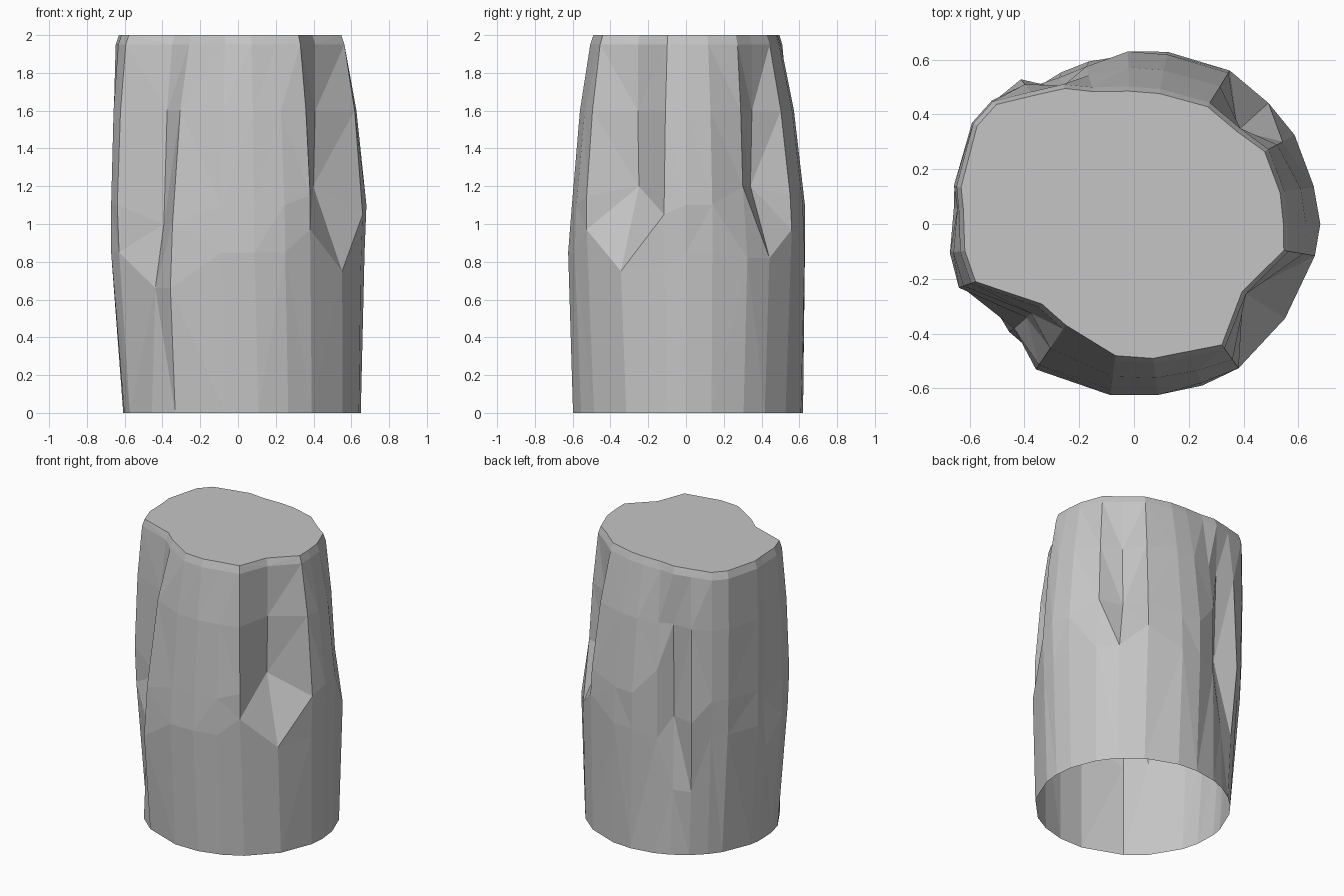
import bpy
import bmesh
from math import radians, cos, sin
from mathutils import Vector

default_cube = bpy.data.objects.get("Cube")
if default_cube:
    bpy.data.objects.remove(default_cube, do_unlink=True)

# Stone colour
stone = bpy.data.materials.new("stone_grey")
stone.use_nodes = True
stone_colour = (0.56, 0.56, 0.56, 1)
stone.diffuse_color = stone_colour
stone.node_tree.nodes["Principled BSDF"].inputs["Base Color"].default_value = stone_colour

# Heights (hundredths) of the waist and shoulder points on each kind of column
PLAIN = (85, 110)
LEDGE = (75, 120)
LEDGE_END = (76, 105)
WALL_FOOT = (97, 115)
GROOVE = (66, 100)
NOTCH = (82, 120)
DENT = (45, 95)
DENT_BROW = (80, 128)

# Column plan: angle in degrees, radius in hundredths at waist, shoulder and rim, heights
COLUMNS = [
    (0, 67, 68, 55, PLAIN),
    (-10, 66, 67, 56, LEDGE_END),
    (-32, 65, 47, 47, LEDGE),
    (-54, 65, 65, 55, WALL_FOOT),
    (-67, 64, 63, 51, PLAIN),
    (-82, 63, 61, 50, PLAIN),
    (-98, 63, 61, 49, PLAIN),
    (-124, 64, 62, 45, GROOVE),
    (-139, 58, 52, 45, GROOVE),
    (-160, 67, 68, 62, PLAIN),
    (-171, 68, 68, 63, PLAIN),
    (175, 66, 64, 63, GROOVE),
    (168, 67, 67, 65, PLAIN),
    (148, 68, 69, 68, PLAIN),
    (139, 66, 68, 67, PLAIN),
    (128, 63, 67, 60, DENT),
    (117, 60, 55, 56, DENT),
    (107, 60, 60, 51, DENT_BROW),
    (92, 63, 63, 49, PLAIN),
    (79, 64, 63, 49, PLAIN),
    (58, 66, 65, 51, WALL_FOOT),
    (42, 66, 51, 51, NOTCH),
    (29, 67, 62, 55, NOTCH),
    (12, 67, 67, 55, PLAIN),
]


def polar(angle, radius, height):
    return Vector((radius * cos(angle), radius * sin(angle), height))


def column_points(degrees, waist, shoulder, rim, heights):
    """Points of one upright chisel line from the foot to the cap edge."""
    angle = radians(degrees)
    waist, shoulder, rim = waist / 100, shoulder / 100, rim / 100
    waist_height, shoulder_height = (height / 100 for height in heights)
    foot = Vector((0.02 + 0.63 * cos(angle), 0.008 + 0.612 * sin(angle), 0))
    chest = shoulder * 0.5 + rim * 0.5 + 0.012
    return [
        foot,
        polar(angle, waist, waist_height),
        polar(angle, shoulder, shoulder_height),
        polar(angle, chest, 1.6),
        polar(angle, rim + 0.012, 1.95),
        polar(angle, rim - 0.005, 2),
    ]


# Rough hewn pillar: open underneath, closed on top
bm = bmesh.new()
lines = [[bm.verts.new(p) for p in column_points(*column)] for column in COLUMNS]
for index, line in enumerate(lines):
    neighbour = lines[(index + 1) % len(lines)]
    for low in range(len(line) - 1):
        bm.faces.new((line[low], line[low + 1], neighbour[low + 1], neighbour[low]))
bmesh.ops.triangulate(bm, faces=bm.faces[:], quad_method='SHORT_EDGE')
bm.faces.new([line[-1] for line in lines])
bmesh.ops.recalc_face_normals(bm, faces=bm.faces[:])

mesh = bpy.data.meshes.new("stone_pillar")
bm.to_mesh(mesh)
bm.free()
mesh.materials.append(stone)
pillar = bpy.data.objects.new("stone_pillar", mesh)
bpy.context.collection.objects.link(pillar)
